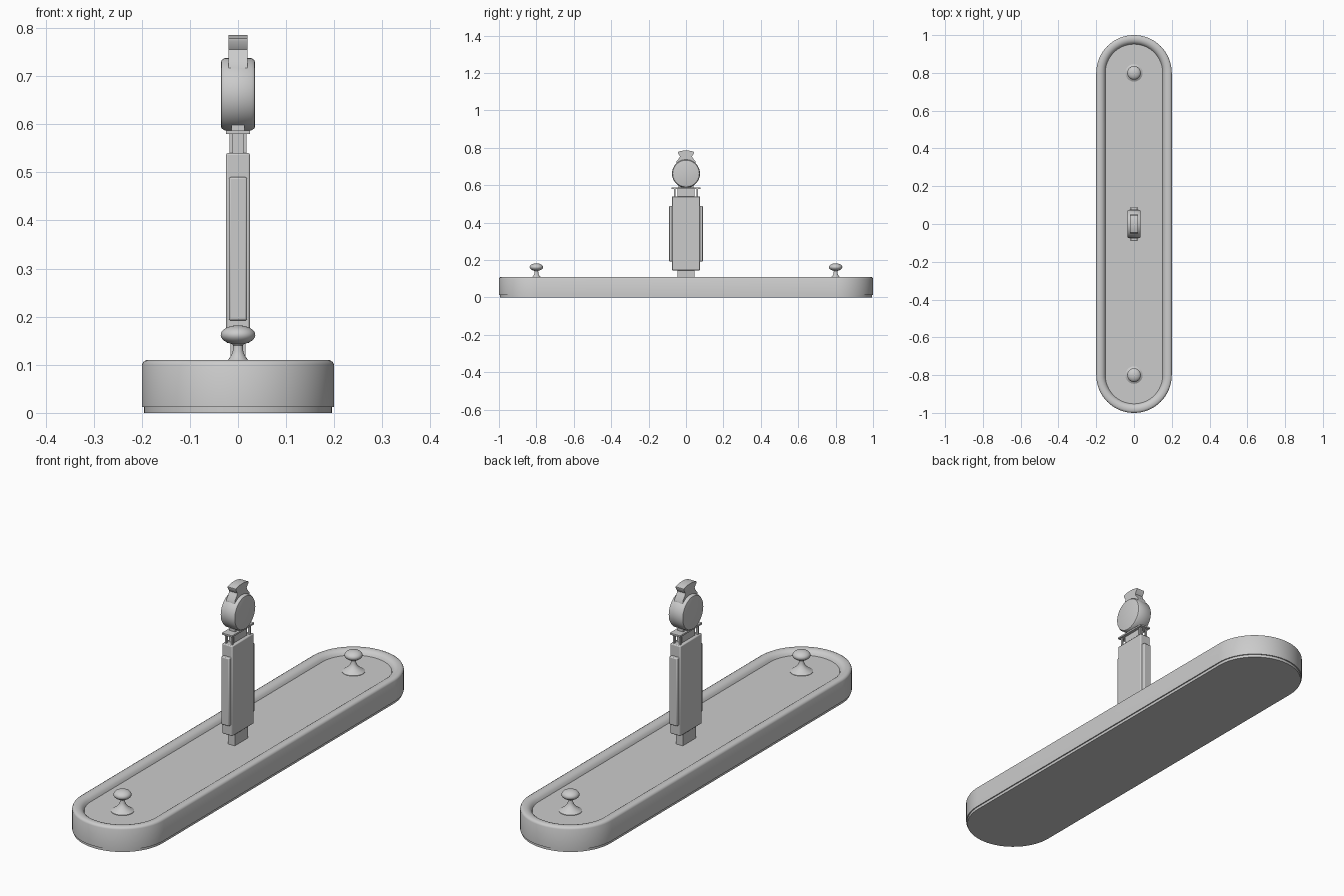
import bpy, bmesh, math

if "Cube" in bpy.data.objects:
    bpy.data.objects.remove(bpy.data.objects["Cube"])


def finish(name, bm, bevel=0.0, segs=2):
    bmesh.ops.recalc_face_normals(bm, faces=bm.faces)
    me = bpy.data.meshes.new(name)
    bm.to_mesh(me)
    bm.free()
    ob = bpy.data.objects.new(name, me)
    bpy.context.collection.objects.link(ob)
    if bevel:
        m = ob.modifiers.new("Bevel", 'BEVEL')
        m.width, m.segments, m.limit_method = bevel, segs, 'ANGLE'
    bpy.ops.object.select_all(action='DESELECT')
    ob.select_set(True)
    bpy.context.view_layer.objects.active = ob
    bpy.ops.object.shade_smooth_by_angle(angle=math.radians(35))
    return ob


def loft(name, rings, bevel=0.0):
    """Skin a list of closed rings and cap both ends."""
    bm = bmesh.new()
    loops = [[bm.verts.new(p) for p in r] for r in rings]
    n = len(loops[0])
    for a, b in zip(loops, loops[1:]):
        for i in range(n):
            j = (i + 1) % n
            bm.faces.new((a[i], a[j], b[j], b[i]))
    bm.faces.new(loops[0])
    bm.faces.new(loops[-1])
    return finish(name, bm, bevel)


def box(name, hx, hy, z0, z1, bevel=0.0, x=0, y=0):
    rings = [[(x - hx, y - hy, z), (x + hx, y - hy, z), (x + hx, y + hy, z), (x - hx, y + hy, z)]
             for z in (z0, z1)]
    return loft(name, rings, bevel)


def stadium(r, z, n=32):
    pts = []
    for cy, a0 in ((0.8, 0), (-0.8, math.pi)):
        for i in range(n + 1):
            a = a0 + math.pi * i / n
            pts.append((r * math.cos(a), cy + r * math.sin(a), z))
    return pts


def circle(r, z, y, n=40):
    return [(r * math.cos(2 * math.pi * i / n), y + r * math.sin(2 * math.pi * i / n), z)
            for i in range(n)]


# base tray: foot step, wall, rounded rim and recessed floor
loft("base_tray", [stadium(r, z) for r, z in (
    (0.195, 0), (0.195, 0.012), (0.2, 0.012), (0.2, 0.1), (0.197, 0.106), (0.19, 0.11),
    (0.176, 0.11), (0.166, 0.107), (0.157, 0.1), (0.152, 0.09))])

# end knobs: flared foot, stem and flattened cap
cap = [(0.036 * math.sin(a), 0.162 - 0.02 * math.cos(a))
       for a in [math.radians(20 + 157 * i / 14) for i in range(15)]]
knob = [(0.046, 0.088), (0.046, 0.092), (0.036, 0.098), (0.024, 0.107), (0.016, 0.116),
        (0.011, 0.127), (0.01, 0.14)] + cap
for label, y in (("front", -0.8), ("back", 0.8)):
    loft(label + "_knob", [circle(r, z, y) for r, z in knob])

# upright column
box("column_foot", 0.016, 0.045, 0.085, 0.15)
box("column_body", 0.025, 0.075, 0.145, 0.54, 0.004)
box("column_edge_panels", 0.019, 0.09, 0.192, 0.49, 0.004)
box("column_neck", 0.012, 0.045, 0.535, 0.585)
for sx in (-1, 1):
    for sy in (-1, 1):
        box("neck_post", 0.004, 0.004, 0.535, 0.585, 0, sx * 0.014, sy * 0.06)
box("neck_plate", 0.025, 0.077, 0.579, 0.587, 0.001)
box("head_mount", 0.014, 0.04, 0.585, 0.605)

# round head lying along x with softened rims
head = [(-0.035, 0.068), (-0.034, 0.071), (-0.028, 0.075),
        (0.028, 0.075), (0.034, 0.071), (0.035, 0.068)]
loft("round_head", [[(x, r * math.cos(2 * math.pi * i / 64), 0.662 + r * math.sin(2 * math.pi * i / 64))
                     for i in range(64)] for x, r in head])

# flared finial on top of the head
half = [(0.052, 0.712), (0.05, 0.728), (0.036, 0.745), (0.032, 0.755), (0.044, 0.773),
        (0.044, 0.778), (0.03, 0.782), (0.015, 0.785)]
outline = half + [(-y, z) for y, z in reversed(half)]
loft("top_finial", [[(x, y, z) for y, z in outline] for x in (-0.02, 0.02)])
